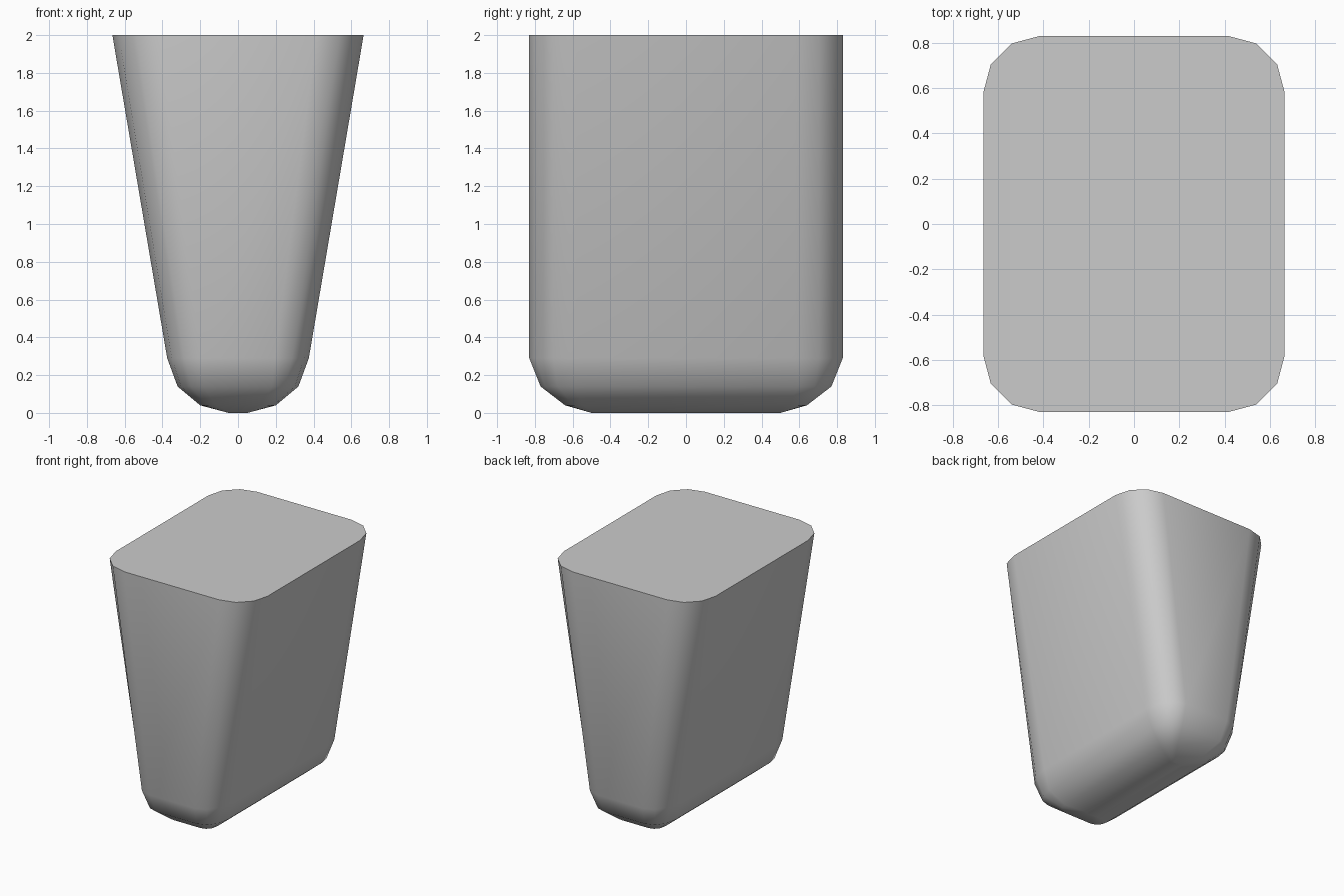
import bpy, bmesh
from math import sin, cos, pi, radians

cube = bpy.data.objects.get("Cube")
if cube:
    bpy.data.objects.remove(cube, do_unlink=True)

grey = bpy.data.materials.new("plain_grey")
grey.use_nodes = True
colour = (0.6, 0.6, 0.6, 1)
grey.diffuse_color = colour
grey.node_tree.nodes["Principled BSDF"].inputs["Base Color"].default_value = colour

CORNER_STEPS = 3


def rounded_ring(bm, z, half_x, half_y, rx, ry):
    """Horizontal rounded rectangle, counter-clockwise from above."""
    ring = []
    for q, (sx, sy) in enumerate([(1, 1), (-1, 1), (-1, -1), (1, -1)]):
        for i in range(CORNER_STEPS + 1):
            a = (q + i / CORNER_STEPS) * pi / 2
            ring.append(bm.verts.new((sx * (half_x - rx) + rx * cos(a),
                                      sy * (half_y - ry) + ry * sin(a), z)))
    return ring


# Height, half width, half depth and corner radii, from the bottom up
sections = [
    (0.00, 0.05, 0.50, 0.02, 0.02),
    (0.04, 0.20, 0.64, 0.08, 0.09),
    (0.14, 0.32, 0.77, 0.14, 0.18),
    (0.29, 0.375, 0.83, 0.18, 0.25),
    (2.00, 0.665, 0.83, 0.25, 0.25),
]

# Tapered block with a rounded underside
bm = bmesh.new()
rings = [rounded_ring(bm, *s) for s in sections]
bm.faces.new(rings[0][::-1])
bm.faces.new(rings[-1])
for low, high in zip(rings, rings[1:]):
    n = len(low)
    for i in range(n):
        j = (i + 1) % n
        bm.faces.new((low[i], low[j], high[j], high[i]))
bmesh.ops.recalc_face_normals(bm, faces=bm.faces)

mesh = bpy.data.meshes.new("tapered_block")
bm.to_mesh(mesh)
bm.free()
mesh.materials.append(grey)
block = bpy.data.objects.new("tapered_block", mesh)
bpy.context.collection.objects.link(block)

# Smooth sides, crisp top rim
bpy.ops.object.select_all(action='DESELECT')
block.select_set(True)
bpy.context.view_layer.objects.active = block
bpy.ops.object.shade_smooth_by_angle(angle=radians(50))
